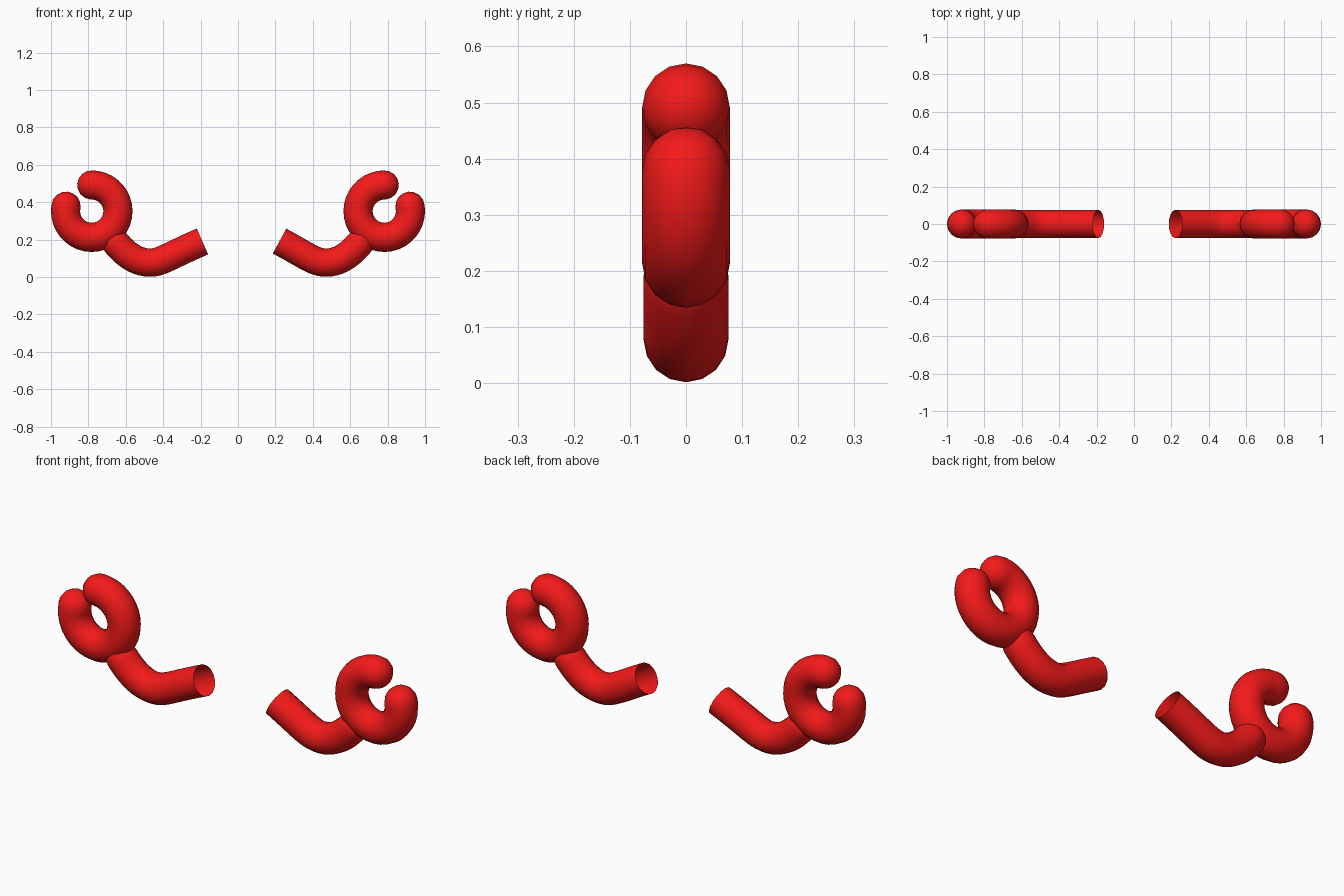
import bpy, bmesh, math
from mathutils import Vector
from mathutils.geometry import interpolate_bezier

if "Cube" in bpy.data.objects:
    bpy.data.objects.remove(bpy.data.objects["Cube"])

red = bpy.data.materials.new("red")
red.diffuse_color = (0.9, 0.01, 0.01, 1)
red.use_nodes = True
red.node_tree.nodes["Principled BSDF"].inputs["Base Color"].default_value = red.diffuse_color
SIDES = 16


def cap(point, direction, radius, rings=4):
    """Rings of a rounded end, continuing a path beyond its last point."""
    out = []
    for i in range(1, rings + 1):
        a = math.pi / 2 * i / rings
        out.append((point + direction * radius * math.sin(a), direction, radius * math.cos(a)))
    return out


def tube(name, pts, radius, cap_start, cap_end):
    """Round tube along a path in the XZ plane, ends open or rounded."""
    n = len(pts)
    rings = [(p, (pts[min(i + 1, n - 1)] - pts[max(i - 1, 0)]).normalized(), radius)
             for i, p in enumerate(pts)]
    if cap_end:
        rings += cap(pts[-1], rings[-1][1], radius)
    if cap_start:
        head = cap(pts[0], -rings[0][1], radius)
        rings = [(p, -d, r) for p, d, r in reversed(head)] + rings
    bm = bmesh.new()
    y = Vector((0, 1, 0))
    loops = []
    for p, d, r in rings:
        side = y.cross(d)
        loops.append([bm.verts.new(p + r * (side * math.cos(a) + y * math.sin(a)))
                      for a in (2 * math.pi * k / SIDES for k in range(SIDES))])
    for a, b in zip(loops, loops[1:]):
        for k in range(SIDES):
            j = (k + 1) % SIDES
            bm.faces.new((a[k], a[j], b[j], b[k]))
    bmesh.ops.remove_doubles(bm, verts=bm.verts, dist=1e-5)
    bmesh.ops.recalc_face_normals(bm, faces=bm.faces)
    # normals must point away from the path
    bm.faces.ensure_lookup_table()
    f = max(bm.faces, key=lambda q: q.calc_center_median().y)
    if f.normal.y < 0:
        bmesh.ops.reverse_faces(bm, faces=bm.faces)
    for f in bm.faces:
        f.smooth = True
    me = bpy.data.meshes.new(name)
    bm.to_mesh(me)
    bm.free()
    me.materials.append(red)
    ob = bpy.data.objects.new(name, me)
    bpy.context.collection.objects.link(ob)


def v(s, x, z):
    return Vector((s * x, 0, z))


# the left arm reaches a little further inward than the right one
for label, s, inner in (("left", -1, (0.19, 0.19)), ("right", 1, (0.222, 0.192))):
    # bent arm: open at the inner end, rounded where it meets the claw
    low = v(s, 0.47, 0.077)
    path = interpolate_bezier(v(s, *inner), v(s, 0.37, 0.113), v(s, 0.41, 0.077), low, 12)
    path += interpolate_bezier(low, v(s, 0.545, 0.077), v(s, 0.605, 0.125),
                               v(s, 0.655, 0.185), 12)[1:]
    tube(label + "_arm", path, 0.0755, False, True)

    # claw: three-quarter ring with two rounded tips
    angles = [math.radians(90 + 281 * i / 28) for i in range(29)]
    ring = [v(s, 0.782 + 0.14 * math.cos(a), 0.352 + 0.14 * math.sin(a)) for a in angles]
    tube(label + "_claw", ring, 0.078, True, True)
